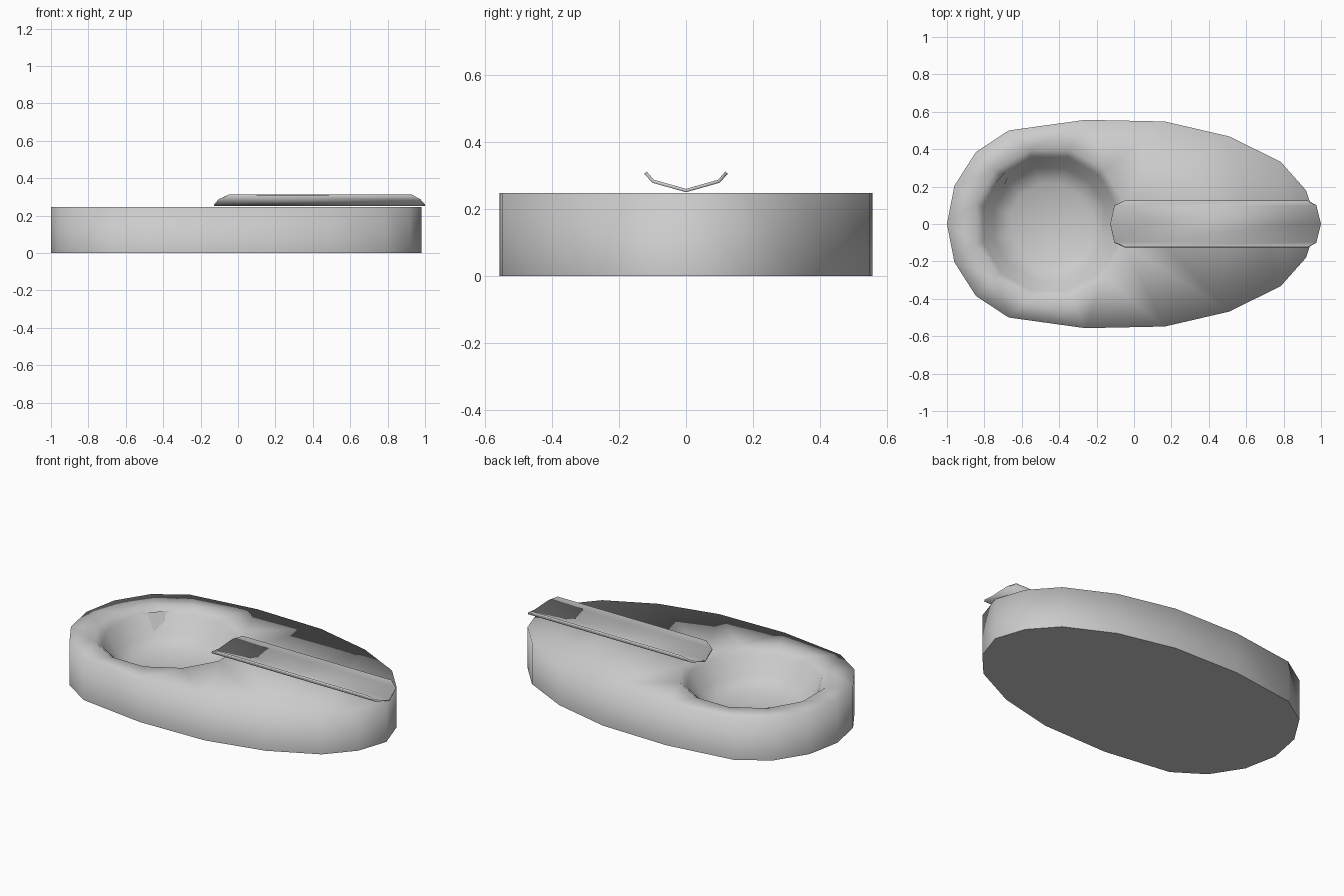
import bpy, bmesh, math
from mathutils import Vector

cube = bpy.data.objects.get("Cube")
if cube:
    bpy.data.objects.remove(cube)

stone = bpy.data.materials.new("grey_stone")
stone.use_nodes = True
GREY = (0.6, 0.6, 0.6, 1)
stone.diffuse_color = GREY
stone.node_tree.nodes["Principled BSDF"].inputs["Base Color"].default_value = GREY


def finish(bm, name):
    mesh = bpy.data.meshes.new(name)
    bm.to_mesh(mesh)
    bm.free()
    mesh.materials.append(stone)
    obj = bpy.data.objects.new(name, mesh)
    bpy.context.collection.objects.link(obj)
    return obj


def add_ring(bm, points, z):
    return [bm.verts.new((x, y, z)) for x, y in points]


def bridge(bm, a, b):
    n = len(a)
    for i in range(n):
        j = (i + 1) % n
        bm.faces.new((a[i], a[j], b[j], b[i])).smooth = True


def loop_edges(bm, ring):
    return [bm.edges.get((ring[i - 1], ring[i])) for i in range(len(ring))]


# Stone body: oval block with a hollow bowl at one end
HEIGHT = 0.247
half = [(-1, 0), (-.96, .205), (-.845, .385), (-.67, .5), (-.26, .557), (.165, .548),
        (.51, .468), (.785, .332), (.92, .18), (.98, 0)]
outline = half + [(x, -y) for x, y in half[-2:0:-1]]

bm = bmesh.new()
bottom = add_ring(bm, outline, 0)
top = add_ring(bm, outline, HEIGHT)
bridge(bm, bottom, top)
base = bm.faces.new(bottom)

# Bowl rings from the rim down to the floor
SIDES = 12
rings = []
for radius, z in ((.41, HEIGHT), (.37, .215), (.31, .11), (.22, .06)):
    angles = [2 * math.pi * (i + .5) / SIDES for i in range(SIDES)]
    rings.append(add_ring(bm, [(-.45 + radius * math.cos(a), radius * math.sin(a))
                               for a in angles], z))
for upper, lower in zip(rings, rings[1:]):
    bridge(bm, upper, lower)
bm.faces.new(rings[-1]).smooth = True

# Flat top between the outline and the bowl rim
fill = bmesh.ops.triangle_fill(bm, use_beauty=True,
                               edges=loop_edges(bm, top) + loop_edges(bm, rings[0]))
for item in fill["geom"]:
    if isinstance(item, bmesh.types.BMFace):
        item.smooth = True
bmesh.ops.recalc_face_normals(bm, faces=bm.faces)
base.smooth = False
for edge in base.edges:
    edge.smooth = False
finish(bm, "stone_body")

# Chip on the bowl wall
bm = bmesh.new()
bm.faces.new([bm.verts.new(p) for p in ((-.64, .33, .225), (-.77, .19, .23), (-.71, .165, .11))])
finish(bm, "bowl_chip")

# Open trough: shallow V section with upturned lips and tapered ends
section = [(-.125, .305, -.05, .93), (-.1, .278, -.105, .975), (0, .25, -.127, 1),
           (.1, .278, -.105, .975), (.125, .305, -.05, .93)]
bm = bmesh.new()
rows = [(bm.verts.new((x0, y, z)), bm.verts.new((x1, y, z))) for y, z, x0, x1 in section]
for a, b in zip(rows, rows[1:]):
    bm.faces.new((a[0], a[1], b[1], b[0]))
trough = finish(bm, "trough")
thickness = trough.modifiers.new("thickness", "SOLIDIFY")
thickness.thickness = 0.01
thickness.offset = 1
bpy.context.view_layer.objects.active = trough
trough.select_set(True)
bpy.ops.object.shade_smooth_by_angle(angle=math.radians(30))
